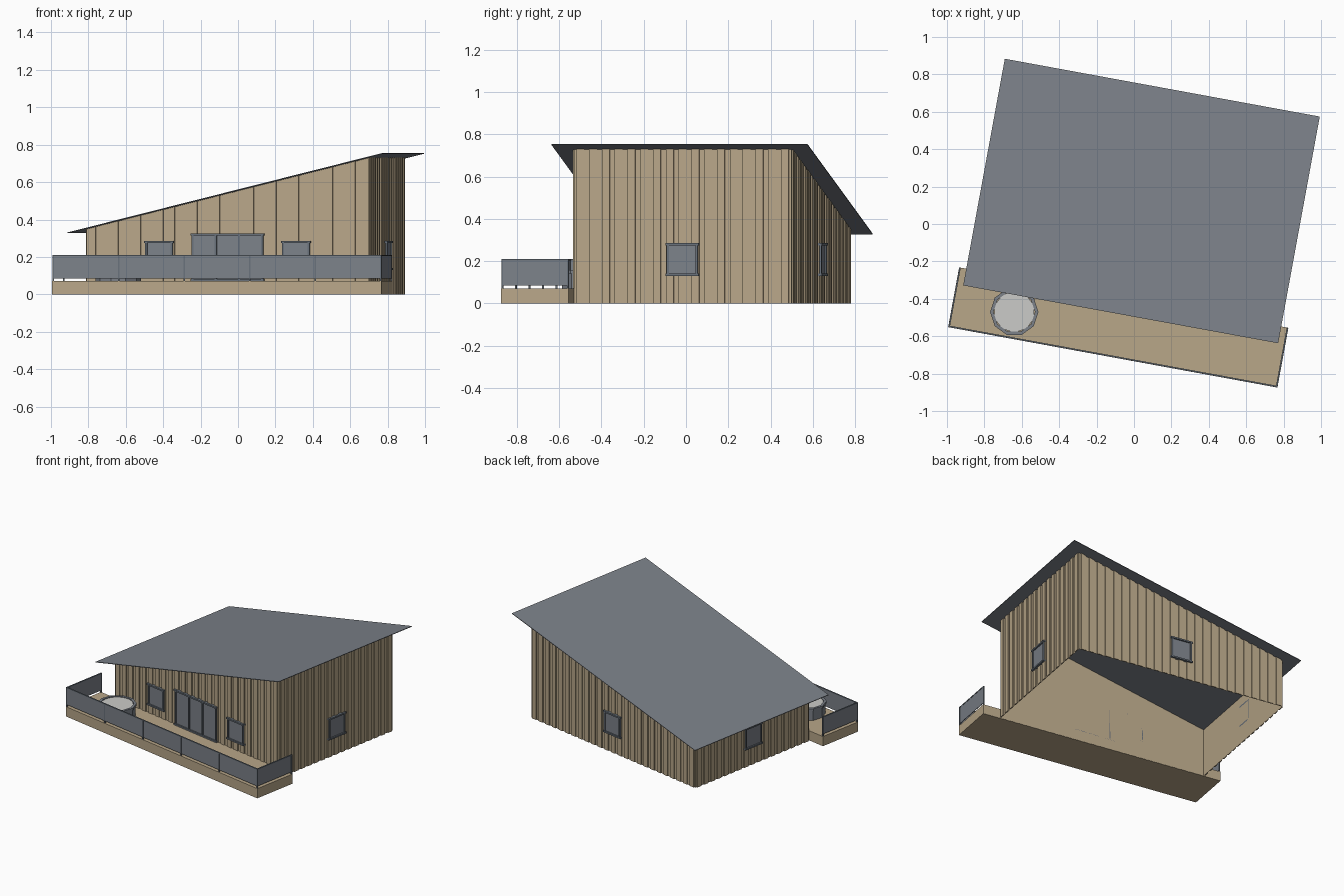
import bpy, bmesh, math
from mathutils import Matrix, Vector

cube = bpy.data.objects.get("Cube")
if cube:
    bpy.data.objects.remove(cube, do_unlink=True)

# Colours
def material(name, rgb):
    m = bpy.data.materials.new(name)
    m.use_nodes = True
    m.diffuse_color = (*rgb, 1)
    bsdf = next(n for n in m.node_tree.nodes if n.type == 'BSDF_PRINCIPLED')
    bsdf.inputs["Base Color"].default_value = (*rgb, 1)
    return m

timber = material("tan_timber", (0.48, 0.385, 0.25))
slate = material("slate_grey", (0.2, 0.22, 0.25))
trim = material("dark_grey_trim", (0.14, 0.165, 0.195))
water = material("pale_water", (0.6, 0.6, 0.58))

# Main sizes; the whole plot is turned about z
HALF_X, HALF_Y = 0.767, 0.523
ROOF_X, ROOF_Y = 0.856, 0.616
DECK_X, DECK_FRONT, DECK_BACK, DECK_TOP = 0.895, -0.85, -0.525, 0.07
PLOT = Matrix.Translation((0.04, 0.123, 0)) @ Matrix.Rotation(math.radians(-10.4), 4, 'Z')

def roof_z(x):
    return 0.541 + 0.248 * x

def finish(name, bm, mat):
    bmesh.ops.recalc_face_normals(bm, faces=bm.faces)
    bm.transform(PLOT)
    mesh = bpy.data.meshes.new(name)
    bm.to_mesh(mesh)
    bm.free()
    mesh.materials.append(mat)
    ob = bpy.data.objects.new(name, mesh)
    bpy.context.collection.objects.link(ob)
    return ob

def box(bm, lo, hi, turn=Matrix(), to_roof=False):
    """Box between two corners; to_roof slopes its top under the roof."""
    lo, hi = Vector(lo), Vector(hi)
    place = turn @ Matrix.Translation((lo + hi) / 2) @ Matrix.Diagonal((*(hi - lo), 1))
    verts = bmesh.ops.create_cube(bm, size=1, matrix=place)['verts']
    if to_roof:
        for v in verts:
            if v.co.z > (lo.z + hi.z) / 2:
                v.co.z = roof_z(v.co.x) - 0.002
    return verts

# Each wall: turn from the front, distance from centre, half length
walls = {"front": (0, HALF_Y, HALF_X), "right": (90, HALF_X, HALF_Y),
         "back": (180, HALF_Y, HALF_X), "left": (270, HALF_X, HALF_Y)}

def wall_turn(side):
    return Matrix.Rotation(math.radians(walls[side][0]), 4, 'Z')

# Wall shell, open below and above
bm = bmesh.new()
box(bm, (-HALF_X, -HALF_Y, 0), (HALF_X, HALF_Y, 1), to_roof=True)
bm.normal_update()
caps = [f for f in bm.faces if abs(f.normal.z) > 0.5]
bmesh.ops.delete(bm, geom=caps, context='FACES_ONLY')
finish("wall_shell", bm, timber)

# Vertical cladding boards
for side, (deg, dist, half) in walls.items():
    bm = bmesh.new()
    count = round(2 * half / 0.0615)
    step = 2 * half / count
    for i in range(count):
        mid = -half + (i + 0.5) * step
        box(bm, (mid - 0.3 * step, -dist - 0.007, 0), (mid + 0.3 * step, -dist, 1),
            wall_turn(side), True)
    finish(side + "_cladding", bm, timber)

# Sloping sheet roof
bm = bmesh.new()
for v in box(bm, (-ROOF_X, -ROOF_Y, 0), (ROOF_X, ROOF_Y, 0.004)):
    v.co.z += roof_z(v.co.x) - 0.002
finish("roof", bm, slate)

# Framed openings with a head, a sill and evenly spaced uprights
def opening(name, side, mid, width, bottom, top, panes=1):
    dist = walls[side][1]
    turn = wall_turn(side)
    w, bar = width / 2, 0.011
    back, face = -dist, -dist - 0.017
    bm = bmesh.new()
    for z in (bottom, top - bar):
        box(bm, (mid - w, face - 0.003, z), (mid + w, back, z + bar), turn)
    inner = w - 0.005
    for i in range(panes + 1):
        x = mid - inner + i * (2 * inner - bar) / panes
        box(bm, (x, face, bottom + bar), (x + bar, back, top - bar), turn)
    finish(name + "_frame", bm, trim)
    bm = bmesh.new()
    box(bm, (mid - inner + bar, back - 0.01, bottom + bar),
        (mid + inner - bar, back - 0.001, top - bar), turn)
    finish(name + "_glass", bm, slate)

opening("terrace_door", "front", 0, 0.4, DECK_TOP, 0.326, 3)
for label, side, mid in (("front_left_window", "front", -0.372),
                         ("front_right_window", "front", 0.372),
                         ("right_window", "right", 0),
                         ("back_window", "back", 0),
                         ("left_window", "left", 0)):
    opening(label, side, mid, 0.16, 0.13, 0.286)

# Deck
bm = bmesh.new()
box(bm, (-DECK_X, DECK_FRONT, 0), (DECK_X, DECK_BACK, DECK_TOP))
finish("deck", bm, timber)

# Railing: five panels in front and one at each end
posts, panels = bmesh.new(), bmesh.new()

def railing(start, end, count):
    start, end = Vector(start), Vector(end)
    run = end - start
    length = run.length
    turn = Matrix.Translation(start) @ Matrix.Rotation(math.atan2(run.y, run.x), 4, 'Z')
    t = 0.004
    box(posts, (-t, -t, 0.204), (length + t, t, 0.211), turn)
    for i in range(count + 1):
        x = i * length / count
        box(posts, (x - t, -t, DECK_TOP), (x + t, t, 0.204), turn)
    for i in range(count):
        box(panels, (i * length / count + t, -0.002, 0.085),
            ((i + 1) * length / count - t, 0.002, 0.204), turn)

edge_x, edge_y = DECK_X - 0.005, DECK_FRONT + 0.005
railing((-edge_x, edge_y, 0), (edge_x, edge_y, 0), 5)
for s in (-1, 1):
    railing((s * edge_x, edge_y, 0), (s * edge_x, DECK_BACK - 0.005, 0), 1)
finish("railing_posts", posts, trim)
finish("railing_panels", panels, slate)

# Ten-sided hot tub
tub = Matrix.Translation((-0.562, -0.706, 0)) @ Matrix.Rotation(math.radians(10.4), 4, 'Z')
bm = bmesh.new()
profile = [(0.122, DECK_TOP), (0.122, 0.142), (0.129, 0.142),
           (0.129, 0.158), (0.111, 0.158), (0.111, 0.14)]
verts = [bm.verts.new((r, 0, z)) for r, z in profile]
edges = [bm.edges.new(pair) for pair in zip(verts, verts[1:])]
bmesh.ops.spin(bm, geom=verts + edges, cent=(0, 0, 0), axis=(0, 0, 1),
               angle=math.tau, steps=10)
bmesh.ops.remove_doubles(bm, verts=bm.verts, dist=0.0005)
bm.transform(tub)
finish("hot_tub", bm, slate)

bm = bmesh.new()
bmesh.ops.create_circle(bm, cap_ends=True, segments=10, radius=0.111,
                        matrix=tub @ Matrix.Translation((0, 0, 0.153)))
# Keep the first corner on the same axis as the tub
finish("tub_water", bm, water)
